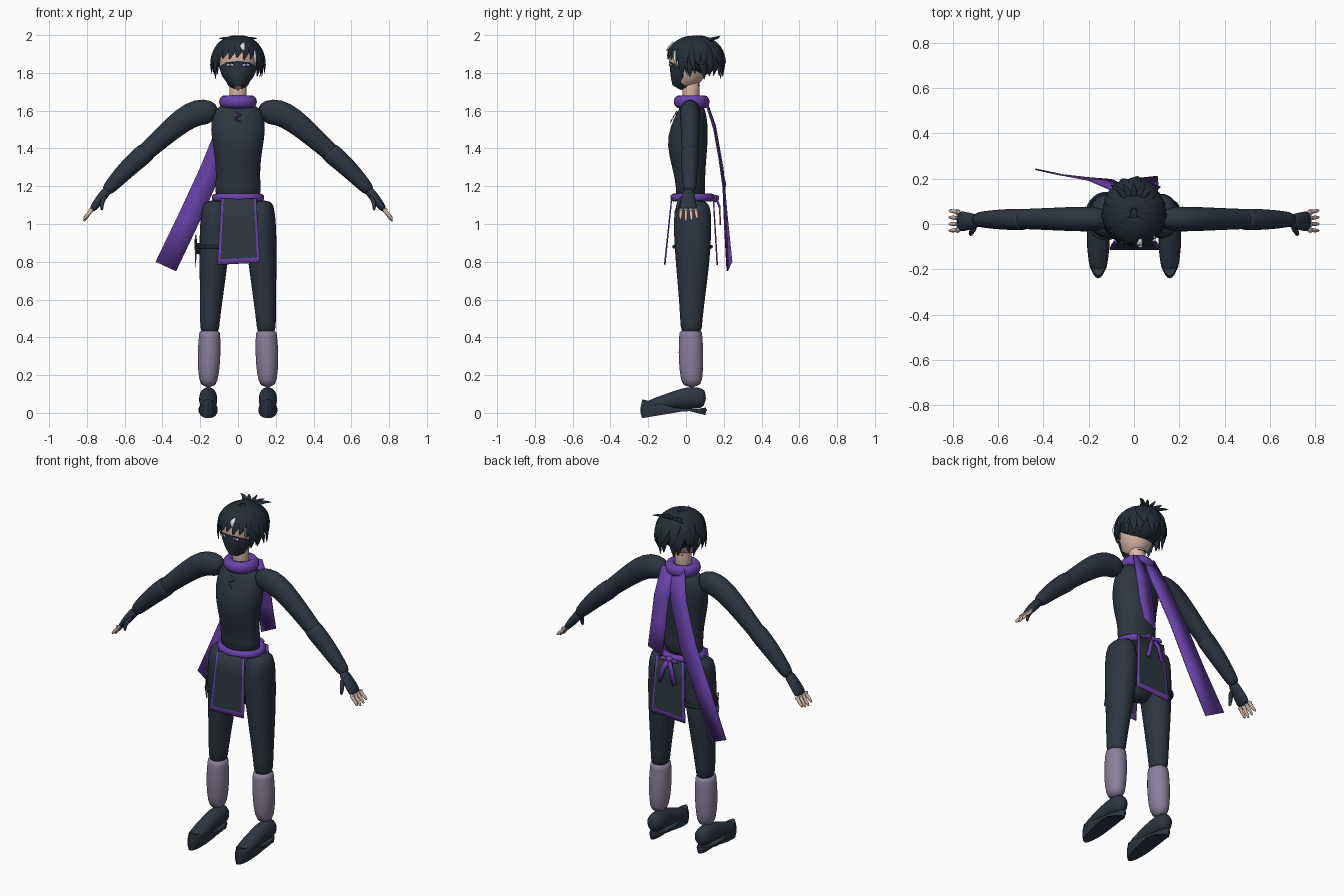
import bpy, bmesh, random
from math import sin, cos, pi, radians
from mathutils import Vector

if "Cube" in bpy.data.objects:
    bpy.data.objects.remove(bpy.data.objects["Cube"])
random.seed(4)


def material(name, rgb):
    m = bpy.data.materials.new(name)
    m.use_nodes = True
    m.diffuse_color = (*rgb, 1)
    m.node_tree.nodes["Principled BSDF"].inputs["Base Color"].default_value = (*rgb, 1)
    return m


CLOTH = material("dark slate cloth", (.026, .036, .052))
HAIR = material("blue black hair", (.018, .026, .036))
PURPLE = material("purple sash", (.14, .055, .40))
GAITER = material("lavender grey", (.25, .215, .32))
SKIN = material("skin", (.68, .47, .37))
WHITE = material("off white", (.75, .77, .8))
STEEL = material("steel", (.3, .32, .36))


def finish(name, bm, mats, smooth):
    """Turn a bmesh into a smooth shaded object."""
    bmesh.ops.recalc_face_normals(bm, faces=bm.faces)
    me = bpy.data.meshes.new(name)
    bm.to_mesh(me)
    bm.free()
    for m in mats:
        me.materials.append(m)
    me.shade_smooth()
    ob = bpy.data.objects.new(name, me)
    bpy.context.collection.objects.link(ob)
    if smooth:
        ob.modifiers.new("smooth", "SUBSURF").levels = smooth
        ob.modifiers["smooth"].render_levels = smooth
    else:
        me.set_sharp_from_angle(angle=radians(35))
    return ob


def loft(name, rings, mat, ref=(0, 1, 0), n=16, smooth=1, caps=True):
    """Skin elliptical rings (x, y, z, radius across ref, radius along ref)."""
    bm = bmesh.new()
    pts = [Vector(r[:3]) for r in rings]
    loops = []
    for i, r in enumerate(rings):
        t = (pts[min(i + 1, len(pts) - 1)] - pts[max(i - 1, 0)]).normalized()
        v = Vector(ref)
        v = (v - t * v.dot(t)).normalized()
        u = v.cross(t)
        loops.append([bm.verts.new(pts[i] + u * r[3] * cos(2 * pi * k / n) + v * r[4] * sin(2 * pi * k / n))
                      for k in range(n)])
    for a, b in zip(loops, loops[1:]):
        for k in range(n):
            bm.faces.new((a[k], a[k - 1], b[k - 1], b[k]))
    if caps:
        bm.faces.new(loops[0])
        bm.faces.new(loops[-1])
    return finish(name, bm, [mat], smooth)


def upright(name, profile, mat, x=0, **kw):
    """Vertical loft from (z, half width, front y, back y)."""
    return loft(name, [(x, (f + b) / 2, z, w, (b - f) / 2) for z, w, f, b in profile], mat, **kw)


def ribbon(name, centres, sides, mats, cols=(-1, 1), rule=None, thick=.007):
    """Cloth strip along centres; sides are half-width vectors."""
    bm = bmesh.new()
    rows = [[bm.verts.new(Vector(c) + Vector(s) * k) for k in cols] for c, s in zip(centres, sides)]
    for i in range(len(rows) - 1):
        for j in range(len(cols) - 1):
            f = bm.faces.new((rows[i][j], rows[i][j + 1], rows[i + 1][j + 1], rows[i + 1][j]))
            f.material_index = rule(i, j) if rule else 0
    ob = finish(name, bm, mats, 0)
    mod = ob.modifiers.new("thickness", "SOLIDIFY")
    mod.thickness, mod.offset = thick, 0
    return ob


def ellipsoid(name, loc, scale, mat):
    bm = bmesh.new()
    bmesh.ops.create_uvsphere(bm, u_segments=24, v_segments=14, radius=1)
    for v in bm.verts:
        v.co = Vector((v.co.x * scale[0], v.co.y * scale[1], v.co.z * scale[2])) + Vector(loc)
    return finish(name, bm, [mat], 0)


def ring(name, loc, major, minor, scale, mat):
    bpy.ops.mesh.primitive_torus_add(location=loc, major_radius=major, minor_radius=minor,
                                     major_segments=36, minor_segments=12)
    ob = bpy.context.object
    ob.name, ob.scale = name, scale
    ob.data.materials.append(mat)
    ob.data.shade_smooth()


# Torso, pelvis, collar and belt
upright("torso", [(1.12, .125, -.06, .11), (1.2, .12, -.05, .1), (1.3, .116, -.072, .105),
                  (1.42, .134, -.105, .115), (1.5, .147, -.085, .118), (1.59, .138, -.045, .112),
                  (1.64, .09, -.02, .09)], CLOTH, n=24)
upright("pelvis", [(.8, .06, -.02, .08), (.88, .12, -.05, .11), (1.0, .15, -.065, .13),
                   (1.13, .135, -.065, .12)], CLOTH, n=24)
ring("collar", (0, .03, 1.647), .07, .03, (1, .95, 1.15), PURPLE)
ring("belt", (0, .035, 1.14), .118, .021, (1, .85, 1), PURPLE)
for k in range(3):
    s = (-1) ** k
    loft("chest_lacing", [(-.014 * s, -.05 - .012 * k, 1.595 - .02 * k, .003, .003),
                          (.014 * s, -.058 - .012 * k, 1.58 - .02 * k, .003, .003)], PURPLE, n=6, smooth=0)

# Legs, gaiters, shoes, arms and hands on both sides
for side, s in (("right", -1), ("left", 1)):
    loft(side + "_leg", [(x * s, y, z, a, b) for x, y, z, a, b in (
        (.125, .035, 1.13, .055, .075), (.122, .035, 1.08, .075, .102), (.118, .035, .95, .088, .102),
        (.13, .035, .8, .076, .092), (.14, .032, .62, .063, .072), (.149, .028, .5, .054, .06),
        (.15, .028, .4, .05, .056))], CLOTH)
    loft(side + "_gaiter", [(x * s, y, z, a, b) for x, y, z, a, b in (
        (.15, .025, .437, .055, .06), (.15, .025, .42, .057, .062), (.153, .026, .32, .063, .068),
        (.155, .028, .22, .058, .064), (.158, .032, .13, .043, .052))], GAITER)
    loft(side + "_shoe", [(.158 * s, y, z, h, w) for y, z, h, w in (
        (.107, .075, .045, .038), (.06, .08, .06, .048), (0, .08, .058, .049), (-.08, .064, .045, .049),
        (-.16, .049, .032, .047), (-.225, .037, .016, .03))], CLOTH, ref=(1, 0, 0))
    upright(side + "_sole", [(0, .046, -.235, .107), (.006, .05, -.24, .11), (.026, .05, -.24, .11),
                             (.03, .046, -.235, .107)], CLOTH, x=.158 * s, n=28, smooth=0)
    loft(side + "_arm", [(x * s, .022, z, a, b) for x, z, a, b in (
        (.12, 1.575, .045, .035), (.15, 1.592, .068, .052), (.21, 1.595, .073, .057), (.29, 1.556, .067, .054),
        (.4, 1.46, .056, .049), (.5, 1.37, .048, .045), (.6, 1.27, .042, .04))], CLOTH)
    loft(side + "_forearm_guard", [(x * s, .02, z, a, b) for x, z, a, b in (
        (.478, 1.39, .052, .046), (.49, 1.378, .056, .049), (.58, 1.3, .051, .047), (.66, 1.215, .04, .038),
        (.705, 1.165, .031, .032))], CLOTH)
    loft(side + "_glove", [(x * s, .012, z, a, b) for x, z, a, b in (
        (.685, 1.185, .028, .03), (.72, 1.145, .025, .036), (.755, 1.1, .022, .046),
        (.775, 1.07, .016, .044))], CLOTH)
    for k in range(4):
        y, d = -.025 + .025 * k, .012 * abs(k - 1.3)
        loft(side + "_finger", [(.768 * s, y, 1.085, .011, .011), (.79 * s, y * 1.1, 1.055, .011, .01),
                                (.806 * s, y * 1.15, 1.03 + d / 2, .01, .009),
                                (.818 * s, y * 1.2, 1.008 + d, .006, .006)], SKIN, n=8)
        loft(side + "_finger_band", [(.776 * s, y * 1.04, 1.076, .013, .0125),
                                     (.782 * s, y * 1.06, 1.068, .013, .0125)], WHITE, n=8, smooth=0)
    loft(side + "_thumb", [(.7 * s, -.012, 1.15, .014, .014), (.718 * s, -.034, 1.12, .013, .013),
                           (.722 * s, -.044, 1.095, .011, .011), (.72 * s, -.047, 1.07, .006, .006)],
         CLOTH, n=8)

# Front and back apron panels with purple edging
for name, y0, y1 in (("front_apron", -.076, -.112), ("back_apron", .145, .165)):
    steps = (0, .3, .6, .92, 1)
    ribbon(name, [(.004, y0 + (y1 - y0) * t, 1.135 - .345 * t) for t in steps],
           [(.093 + .02 * t, 0, .006 * t) for t in steps], [CLOTH, PURPLE], (-1, -.87, 0, .87, 1),
           lambda i, j: int(i == 3 or j in (0, 3)))

# Scarf tails and the belt bow
ribbon("long_scarf_tail", [(-.01, .1, 1.665), (-.06, .155, 1.5), (-.15, .195, 1.27), (-.26, .21, 1.03),
                           (-.382, .23, .775)],
       [(.05, 0, -.01), (.05, 0, -.02), (.052, 0, -.025), (.053, -.006, -.025), (.054, -.012, -.025)],
       [PURPLE])
ribbon("short_scarf_tail", [(.045, .1, 1.66), (.058, .148, 1.5), (.06, .175, 1.35), (.06, .205, 1.19)],
       [(.045, 0, 0), (.048, 0, 0), (.048, 0, 0), (.045, .005, .02)], [PURPLE])
ellipsoid("belt_knot", (0, .155, 1.135), (.022, .016, .02), PURPLE)
for s in (-1, 1):
    ribbon("belt_tie", [(0, .16, 1.135), (.025 * s, .178, 1.09), (.05 * s, .182, 1.0)],
           [(.012, 0, .006 * s)] * 3, [PURPLE])
    loft("bow_loop", [(.01 * s, .16, 1.135, .008, .006), (.035 * s, .172, 1.143, .016, .009),
                      (.06 * s, .165, 1.13, .008, .006)], PURPLE, n=8)

# Thigh strap and throwing knife
ring("thigh_strap", (-.123, .035, .88), .088, .006, (1, 1.14, 1.6), HAIR)
loft("knife_holster", [(-.207, .02, .9, .012, .03), (-.212, .02, .84, .012, .025)], HAIR, n=8, smooth=0)
loft("knife_blade", [(-.224, .02, .87, .004, .006), (-.224, .02, .85, .005, .017),
                     (-.224, .02, .77, .001, .001)], STEEL, n=4, smooth=0)
loft("knife_handle", [(-.224, .02, .865, .006, .006), (-.224, .02, .92, .006, .006)], HAIR, n=8, smooth=0)
ring("knife_ring", (-.224, .02, .93), .011, .003, (1, 1, 1), STEEL)
bpy.context.object.rotation_euler = (0, pi / 2, 0)

# Neck, head, face and mask
upright("neck", [(1.62, .05, -.02, .075), (1.7, .046, -.02, .07), (1.8, .05, -.02, .08)], SKIN)
face = [(1.732, .024, -.075, -.02), (1.752, .054, -.088, .03), (1.785, .083, -.092, .09),
        (1.83, .098, -.092, .12), (1.88, .104, -.093, .13), (1.93, .098, -.08, .13), (1.965, .06, -.04, .09)]
upright("head", face, SKIN, n=24)
mask = upright("face_mask", [(1.722, .018, -.075, -.025)] + [(z, w + .006, f - .008, b) for z, w, f, b in face[1:3]]
               + [(1.818, .102, -.101, .12)], CLOTH, n=32, caps=False)
bm = bmesh.new()
bm.from_mesh(mask.data)
bmesh.ops.delete(bm, geom=[v for v in bm.verts if v.co.y > .005 and v.co.z > 1.74], context="VERTS")
bm.to_mesh(mask.data)
bm.free()
for s in (-1, 1):
    ellipsoid("eye_white", (.042 * s, -.081, 1.842), (.02, .006, .009), WHITE)
    ellipsoid("eye_iris", (.042 * s, -.0845, 1.842), (.009, .005, .009), PURPLE)
    ellipsoid("upper_lash", (.043 * s, -.083, 1.853), (.023, .006, .003), HAIR)


# Hair: a cap covered with tapered locks
def lock(name, azimuth, top, low, sweep, drop, width, grow=1.0, flick=.08, mat=HAIR):
    rings = []
    for k in range(7):
        t = k / 6
        a = radians(azimuth + sweep * t * t)
        e = radians(top + (low - top) * t)
        r = grow * (1 + flick * t ** 3)
        w = width * (.45 + 1.2 * t) if t < .5 else width * (1.05 - 1.9 * (t - .5) ** 1.5 * 1.45)
        rings.append((.124 * r * cos(e) * sin(a), .05 - .14 * r * cos(e) * cos(a),
                      1.885 + .1 * grow * sin(e) - drop * t ** 3, max(.012 * (1 - t ** 3), .001), max(w, .001)))
    a = radians(azimuth)
    return loft(name, rings, mat, ref=(cos(a), sin(a), 0), n=8)


ellipsoid("hair_cap", (0, .055, 1.885), (.12, .128, .104), HAIR)
for i in range(13):
    lock("lower_hair_lock", 64 + i * 19.3, 55, -38 + random.uniform(-6, 6), random.uniform(-8, 8),
         .045 + random.uniform(-.015, .02), .032, 1, .26)
for i in range(11):
    lock("upper_hair_lock", 70 + i * 22, 85, -8 + random.uniform(-8, 8), random.uniform(-14, 14),
         .03, .036, 1.06, .1)
for i in range(8):
    lock("fringe_lock", -58 + i * 17, 82, 2 - 9 * abs(i - 3.5) / 3.5, -14, .008 + .008 * (i % 2), .03, 1.045, .03)
for s in (-1, 1):
    lock("side_lock", 66 * s, 60, -35, 6 * s, .04, .022, 1.03, .16)
    lock("side_wisp", 80 * s, 50, -40, 10 * s, .03, .018, 1.03, .4)
lock("pale_strand", 42, 20, -25, 4, .015, .006, 1.07, .02, WHITE)

# Crown tuft and hair ornament
for i in range(5):
    x = (i - 2) * .022
    loft("crown_tuft", [(x * .5, .09, 1.965, .012, .016), (x, .13, 1.978, .012, .018),
                        (x * 1.7, .16, 1.985, .007, .011),
                        (x * 2.4, .185 - .006 * abs(i - 2), 1.998 - .008 * abs(i - 2), .001, .001)],
         HAIR, ref=(1, 0, 0), n=8)
ribbon("hair_ornament", [(.028, -.068, 1.96), (.024, -.087, 1.942), (.029, -.1, 1.918)],
       [(.007, 0, .003), (.014, 0, .002), (.006, 0, -.003)], [WHITE], thick=.009)
